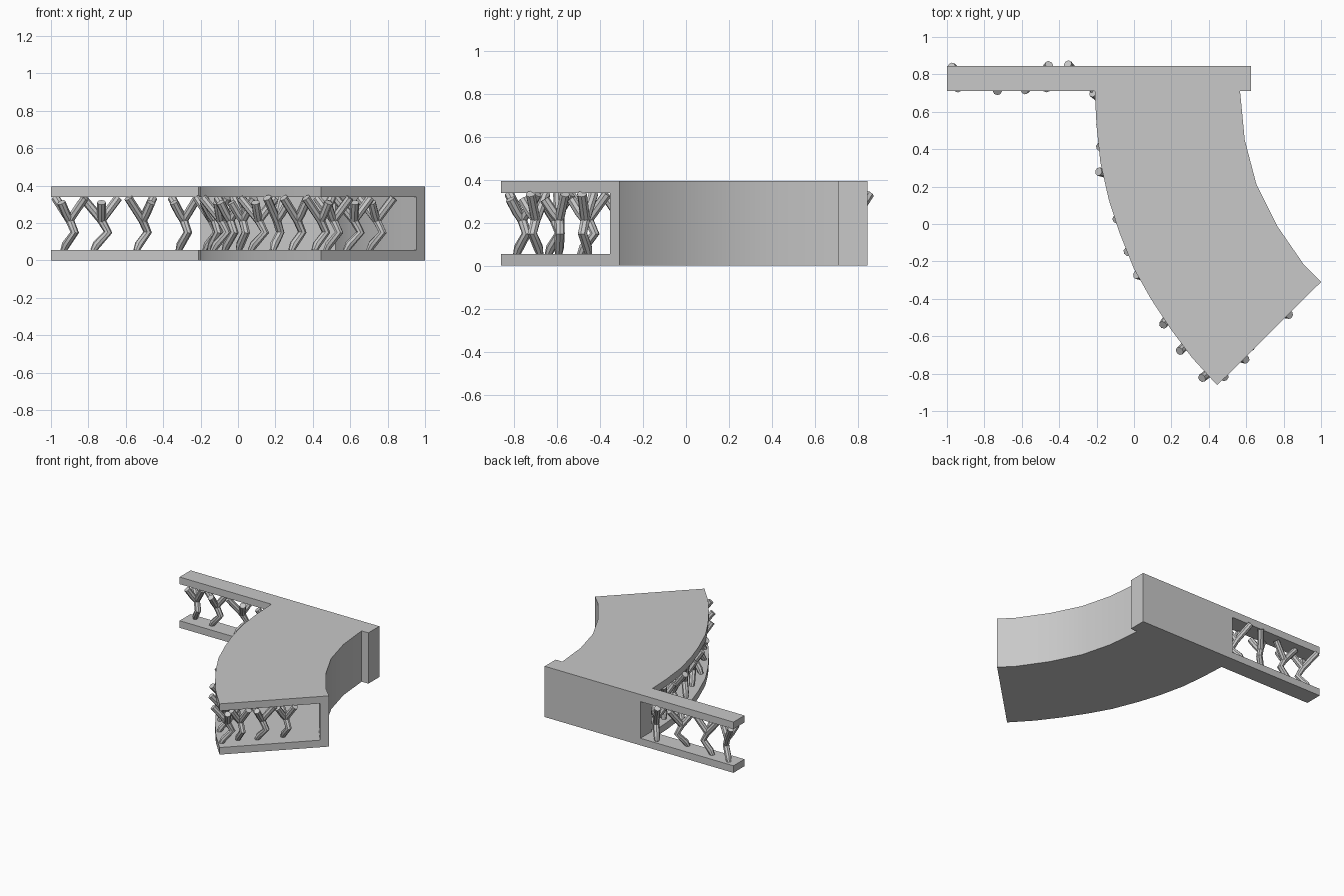
import bpy, bmesh, math, random

if "Cube" in bpy.data.objects:
    bpy.data.objects.remove(bpy.data.objects["Cube"], do_unlink=True)

random.seed(4)
FLOOR, CEILING, HEIGHT = 0.055, 0.34, 0.395

grey = bpy.data.materials.new("concrete_grey")
grey.use_nodes = True
grey.diffuse_color = (0.58, 0.58, 0.58, 1)
grey.node_tree.nodes["Principled BSDF"].inputs["Base Color"].default_value = grey.diffuse_color


def activate(obj):
    bpy.ops.object.select_all(action='DESELECT')
    obj.select_set(True)
    bpy.context.view_layer.objects.active = obj


def prism(name, outline, z0, z1):
    """Extrude a plan outline between two heights."""
    bm = bmesh.new()
    face = bm.faces.new([bm.verts.new((x, y, z0)) for x, y in outline])
    top = bmesh.ops.extrude_face_region(bm, geom=[face])
    for v in top["geom"]:
        if isinstance(v, bmesh.types.BMVert):
            v.co.z = z1
    bmesh.ops.recalc_face_normals(bm, faces=bm.faces)
    mesh = bpy.data.meshes.new(name)
    bm.to_mesh(mesh)
    bm.free()
    mesh.materials.append(grey)
    obj = bpy.data.objects.new(name, mesh)
    bpy.context.collection.objects.link(obj)
    return obj


# Plan curves, running from the rear bar to the front end
left_edge = [(-0.21, 0.71), (-0.2, 0.52), (-0.18, 0.33), (-0.135, 0.13), (-0.08, -0.04),
             (0.0, -0.24), (0.09, -0.4), (0.195, -0.56), (0.31, -0.715), (0.445, -0.862)]
right_edge = [(0.567, 0.71), (0.592, 0.45), (0.655, 0.21), (0.765, -0.01), (0.91, -0.22), (1.0, -0.31)]
wall_inside = [(0.52, 0.71), (0.545, 0.44), (0.61, 0.2), (0.725, -0.035), (0.87, -0.245), (0.955, -0.355)]

# Building shell: solid footprint with the open storey cut out
bar = [(0.625, 0.71), (0.625, 0.845), (-1, 0.845), (-1, 0.71)]
shell = prism("building_shell", left_edge + right_edge[::-1] + bar, 0, HEIGHT)
opening = prism("opening_cutter", wall_inside + [(1.2, -0.6), (0.4, -1.3), (-1.3, -1.3), (-1.3, 1.1),
                                                 (-0.2, 1.1), (-0.2, 0.71)], FLOOR, CEILING)
cut = shell.modifiers.new("opening", 'BOOLEAN')
cut.operation = 'DIFFERENCE'
cut.solver = 'EXACT'
cut.object = opening
activate(shell)
bpy.ops.object.modifier_apply(modifier=cut.name)
bpy.data.objects.remove(opening, do_unlink=True)
bpy.ops.object.shade_smooth_by_angle(angle=math.radians(25))

# Branching column: kinked trunk with three forked limbs
fork = (0.0, 0, 0.215)
limbs = [[(-0.045, 0, 0.05), (-0.025, 0, 0.085), (0.035, 0, 0.15), fork, (-0.1, 0, 0.335)],
         [fork, (0.09, 0.02, 0.335)],
         [fork, (0.0, -0.03, 0.25), (0.0, -0.07, 0.31)]]
curve = bpy.data.curves.new("column_path", 'CURVE')
curve.dimensions = '3D'
curve.bevel_depth = 0.023
curve.bevel_resolution = 2
curve.use_fill_caps = True
for points in limbs:
    spline = curve.splines.new('POLY')
    spline.points.add(len(points) - 1)
    for p, co in zip(spline.points, points):
        p.co = (*co, 1)
curve.splines[0].points[0].radius = 0.7
curve.materials.append(grey)
column = bpy.data.objects.new("branch_column", curve)
bpy.context.collection.objects.link(column)
activate(column)
bpy.ops.object.convert(target='MESH')
column = bpy.context.object
bpy.ops.object.shade_smooth_by_angle(angle=math.radians(35))
column_mesh = column.data
bpy.data.objects.remove(column, do_unlink=True)


def place(name, x, y, turn):
    obj = bpy.data.objects.new(name, column_mesh)
    obj.location = (x, y, 0)
    obj.rotation_euler.z = math.radians(turn)
    bpy.context.collection.objects.link(obj)


# Columns under the narrow bar
for x, turn in [(-0.9, -40), (-0.73, 0), (-0.51, 40), (-0.29, -50)]:
    place("bar_column", x, 0.778, turn)

# Columns along the curved side
for (xa, ya), (xb, yb) in zip(left_edge, left_edge[1:]):
    place("curve_column", (xa + xb) / 2 + 0.065, (ya + yb) / 2 + 0.025, random.uniform(-70, 70))

# Columns along the open front end
for t in (0.2, 0.4, 0.62):
    place("front_column", 0.4 + 0.55 * t, -0.81 + 0.55 * t, random.uniform(-50, 50))
